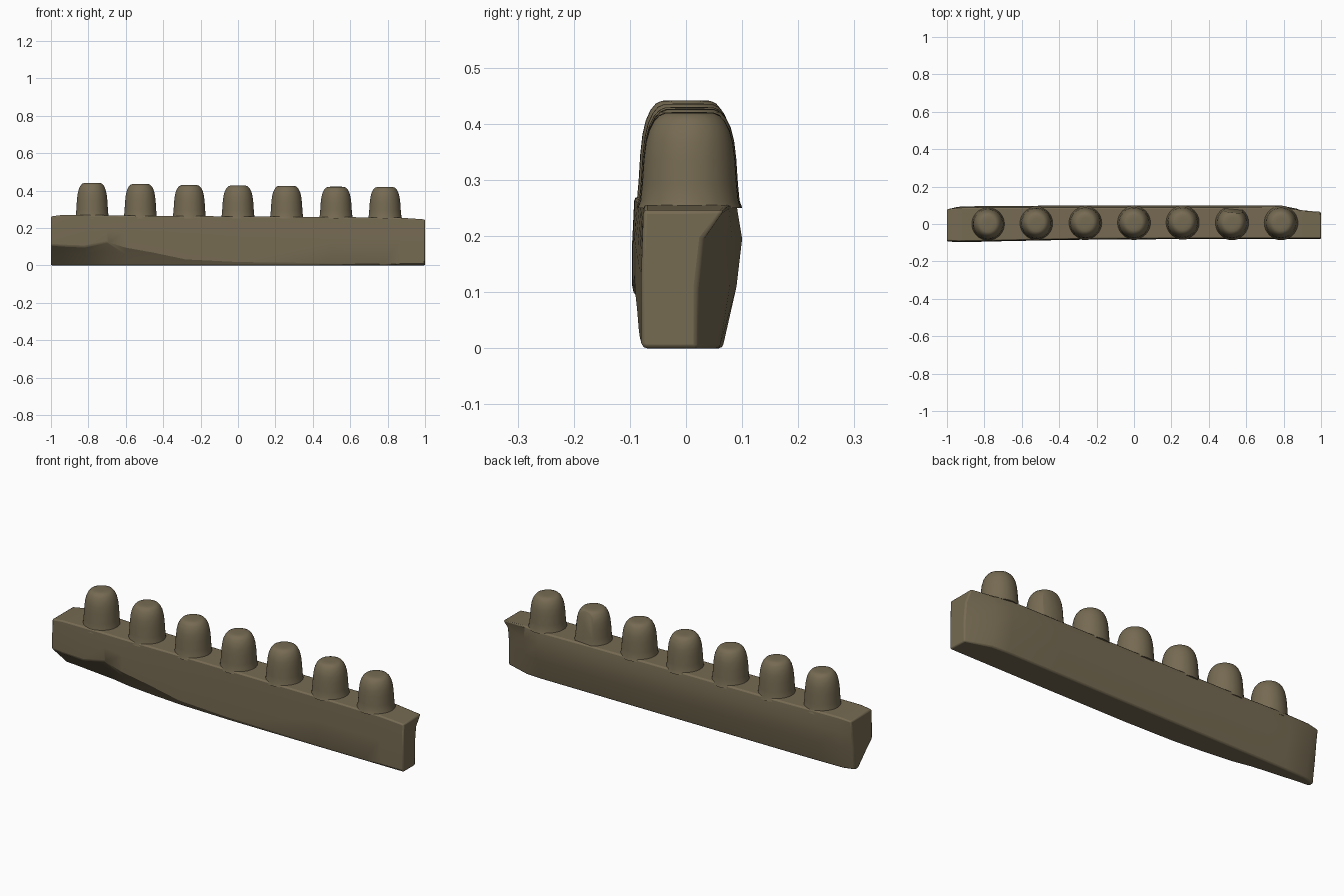
import bpy, bmesh, math
from mathutils import Vector

if "Cube" in bpy.data.objects:
    bpy.data.objects.remove(bpy.data.objects["Cube"])

stone = bpy.data.materials.new("weathered brown stone")
stone.diffuse_color = (0.18, 0.145, 0.085, 1)
stone.use_nodes = True
stone.node_tree.nodes["Principled BSDF"].inputs["Base Color"].default_value = stone.diffuse_color


def make_object(name, bm, angle):
    bmesh.ops.recalc_face_normals(bm, faces=bm.faces[:])
    mesh = bpy.data.meshes.new(name)
    bm.to_mesh(mesh)
    bm.free()
    mesh.materials.append(stone)
    obj = bpy.data.objects.new(name, mesh)
    bpy.context.collection.objects.link(obj)
    bpy.ops.object.select_all(action='DESELECT')
    obj.select_set(True)
    bpy.context.view_layer.objects.active = obj
    bpy.ops.object.shade_smooth_by_angle(angle=math.radians(angle))
    return obj


# Long bar: stations along x give front y, chip height, bottom front y,
# top z, back top y, and y of the back at its upper, middle and bottom points
stations = [
    (-1.00, -0.094, 0.110, 0.020, 0.262, 0.080, 0.070, 0.060, 0.045),
    (-0.94, -0.096, 0.105, 0.015, 0.270, 0.086, 0.092, 0.086, 0.062),
    (-0.82, -0.095, 0.100, 0.000, 0.270, 0.088, 0.096, 0.088, 0.064),
    (-0.70, -0.092, 0.125, -0.015, 0.268, 0.088, 0.097, 0.089, 0.065),
    (-0.60, -0.090, 0.095, -0.035, 0.266, 0.088, 0.097, 0.089, 0.065),
    (-0.45, -0.087, 0.068, -0.052, 0.265, 0.088, 0.098, 0.090, 0.065),
    (-0.28, -0.084, 0.032, -0.066, 0.264, 0.088, 0.098, 0.090, 0.065),
    (0.00, -0.082, 0.018, -0.074, 0.262, 0.088, 0.098, 0.090, 0.065),
    (0.50, -0.080, 0.012, -0.076, 0.259, 0.088, 0.099, 0.090, 0.065),
    (0.78, -0.080, 0.010, -0.076, 0.256, 0.090, 0.100, 0.090, 0.065),
    (0.87, -0.080, 0.010, -0.076, 0.255, 0.076, 0.082, 0.078, 0.060),
    (1.00, -0.080, 0.010, -0.076, 0.246, 0.068, 0.030, 0.020, 0.020),
]
bm = bmesh.new()
rings = []
for x, yf, chip, yb, top, b_top, b_up, b_mid, b_bot in stations:
    section = [(yb, 0), (yf * 0.6 + yb * 0.4, chip * 0.62), (yf, chip),
               (yf, (chip + top) / 2), (yf + 0.004, top), (b_top, top),
               (b_up, 0.195), (b_mid, 0.11), (b_bot, 0)]
    rings.append([bm.verts.new((x, y, z)) for y, z in section])
for a, b in zip(rings, rings[1:]):
    for i in range(len(a)):
        j = (i + 1) % len(a)
        bm.faces.new((a[i], a[j], b[j], b[i]))
bm.faces.new(rings[0])
bm.faces.new(rings[-1])
bar = make_object("long_bar", bm, 22)
bevel = bar.modifiers.new("worn edges", 'BEVEL')
bevel.width = 0.007
bevel.segments = 2
bevel.limit_method = 'ANGLE'
bevel.angle_limit = math.radians(35)

# Seven rounded pegs on top, lathed from (radius, height fraction) points
profile = [(0.096, 0.0), (0.091, 0.08), (0.088, 0.25), (0.085, 0.5), (0.081, 0.68),
           (0.075, 0.81), (0.066, 0.91), (0.056, 0.97), (0.045, 0.995), (0.025, 1.0)]
pegs = [(-0.78, 0.0, 0.442), (-0.522, 0.004, 0.436), (-0.26, 0.006, 0.430), (0, 0.007, 0.427),
        (0.26, 0.008, 0.426), (0.524, 0.006, 0.421), (0.786, 0.006, 0.420)]
SIDES = 40
for n, (px, py, top) in enumerate(pegs):
    bm = bmesh.new()
    rings = []
    for r, t in profile:
        z = 0.25 + (top - 0.25) * t
        rings.append([bm.verts.new((px + r * 0.96 * math.cos(k * math.tau / SIDES),
                                    py + r * 0.96 * math.sin(k * math.tau / SIDES), z))
                      for k in range(SIDES)])
    for a, b in zip(rings, rings[1:]):
        for k in range(SIDES):
            m = (k + 1) % SIDES
            bm.faces.new((a[k], a[m], b[m], b[k]))
    bm.faces.new(rings[0])
    bm.faces.new(rings[-1])
    # One peg has a broken flat on its back
    if n == 5:
        cut = bmesh.ops.bisect_plane(bm, geom=bm.verts[:] + bm.edges[:] + bm.faces[:],
                                     plane_co=(px, 0.071, 0.33),
                                     plane_no=Vector((0.1, 1, 0.12)), clear_outer=True)
        edges = [e for e in cut["geom_cut"] if isinstance(e, bmesh.types.BMEdge)]
        bmesh.ops.holes_fill(bm, edges=edges)
    make_object("peg_%d" % (n + 1), bm, 40)
